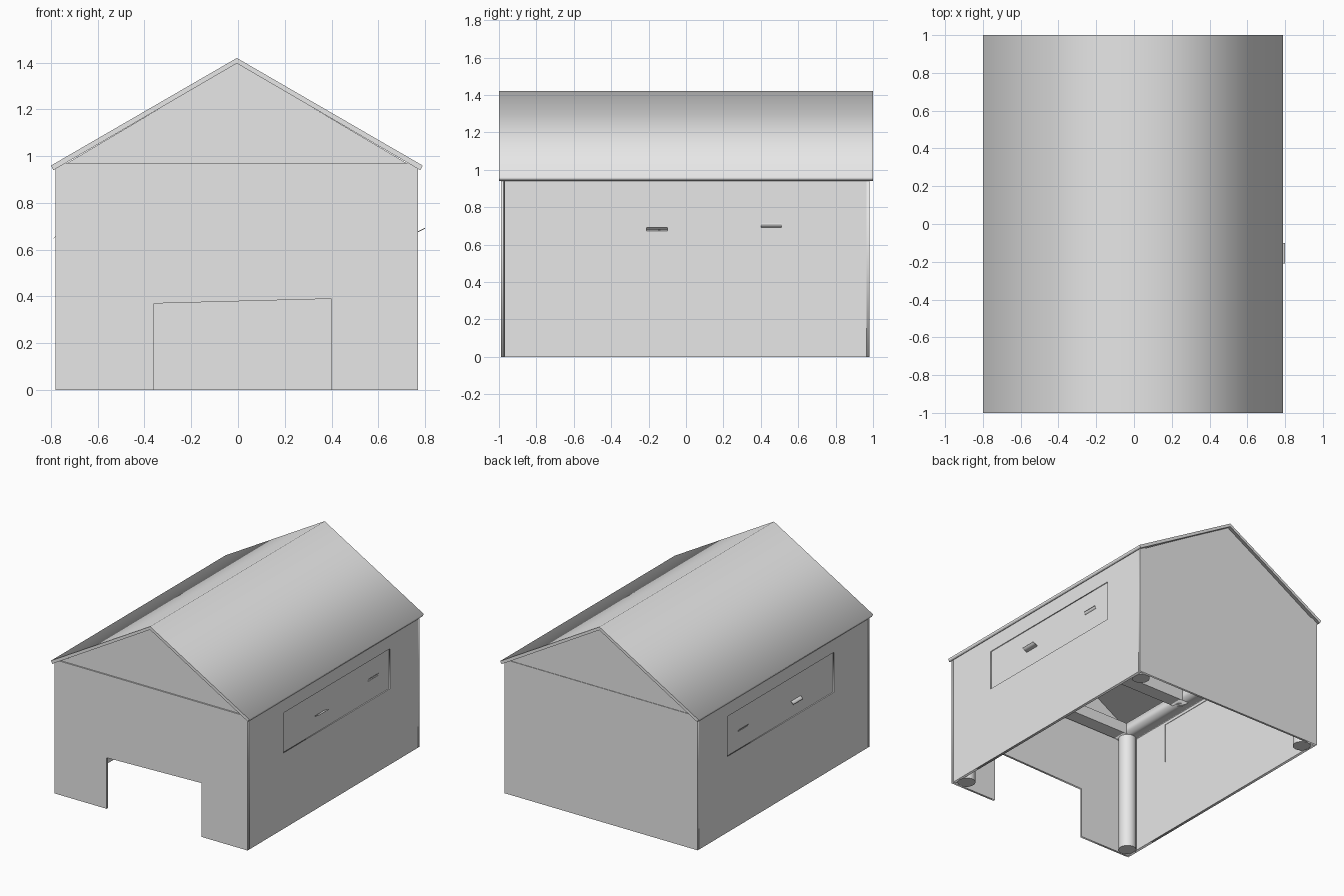
import bpy
from mathutils import Matrix

cube = bpy.data.objects.get("Cube")
if cube:
    bpy.data.objects.remove(cube, do_unlink=True)

grey = bpy.data.materials.new("plain grey")
grey.use_nodes = True
grey.diffuse_color = (0.8, 0.8, 0.8, 1)
grey.node_tree.nodes["Principled BSDF"].inputs["Base Color"].default_value = (0.8, 0.8, 0.8, 1)

FACING = {
    "x": Matrix(((0, 0, 1, 0), (1, 0, 0, 0), (0, 1, 0, 0), (0, 0, 0, 1))),
    "y": Matrix(((1, 0, 0, 0), (0, 0, -1, 0), (0, 1, 0, 0), (0, 0, 0, 1))),
}


def panel(name, loops, axis, near, far):
    """Extrude outlines (inner loops become holes) along x or y."""
    curve = bpy.data.curves.new(name, "CURVE")
    curve.dimensions = "2D"
    curve.fill_mode = "BOTH"
    curve.extrude = abs(far - near) / 2
    for loop in loops:
        spline = curve.splines.new("POLY")
        spline.points.add(len(loop) - 1)
        for point, (u, v) in zip(spline.points, loop):
            point.co = (u, v, 0, 1)
        spline.use_cyclic_u = True
    temp = bpy.data.objects.new(name, curve)
    mesh = bpy.data.meshes.new_from_object(temp)
    bpy.data.objects.remove(temp)
    bpy.data.curves.remove(curve)
    middle = (near + far) / 2
    offset = (middle, 0, 0) if axis == "x" else (0, middle, 0)
    mesh.transform(Matrix.Translation(offset) @ FACING[axis])
    mesh.materials.clear()
    mesh.materials.append(grey)
    obj = bpy.data.objects.new(name, mesh)
    bpy.context.collection.objects.link(obj)
    return obj


def rect(u0, u1, v0, v1):
    return [(u0, v0), (u1, v0), (u1, v1), (u0, v1)]


# Roof: one folded sheet running front to back
panel("roof", [[(-0.80, 0.96), (-0.005, 1.42), (0.79, 0.96), (0.78, 0.94),
                (-0.005, 1.397), (-0.79, 0.94)]], "y", -1, 1)

# Front wall with a slightly slanted doorway, and plain back wall
left, right, top = -0.78, 0.77, 0.955
panel("front_wall", [[(left, 0), (-0.36, 0), (-0.36, 0.37), (0.40, 0.39), (0.40, 0),
                      (right, 0), (right, top), (0.74, 0.97), (-0.75, 0.97), (left, top)]],
      "y", -0.99, -0.975)
panel("back_wall", [[(left, 0), (right, 0), (right, top), (0.74, 0.97),
                     (-0.75, 0.97), (left, top)]], "y", 0.965, 0.98)

# Gables
gable = [(-0.74, 0.965), (0.73, 0.965), (-0.005, 1.40)]
panel("front_gable", [gable], "y", -0.98, -0.96)
panel("back_gable", [gable], "y", 0.955, 0.976)

# Side walls with recessed window flaps
window = rect(-0.58, 0.64, 0.55, 0.84)
for side, inner, outer in (("left", 0.75, 0.77), ("right", -0.76, -0.78)):
    s = 1 if inner > 0 else -1
    panel(side + "_wall", [rect(-0.97, 0.965, 0, 0.955), window], "x", inner, outer)
    panel(side + "_window_flap", [window], "x", inner + 0.004 * s, outer - 0.007 * s)

# Small tabs on the flaps
t = 0.004
tabs = {
    "left_front_tab": ((0.76, 0.67), (0.80, 0.69), -0.21, -0.10),
    "left_back_tab": ((0.758, 0.68), (0.770, 0.71), 0.40, 0.51),
    "right_front_tab": ((-0.765, 0.67), (-0.79, 0.645), -0.21, -0.10),
    "right_back_tab": ((-0.768, 0.67), (-0.780, 0.69), 0.40, 0.51),
}
for name, ((x0, z0), (x1, z1), y0, y1) in tabs.items():
    panel(name, [[(x0, z0), (x1, z1), (x1, z1 + t), (x0, z0 + t)]], "y", y0, y1)

# Round corner posts
for x, xn in ((0.70, "left"), (-0.71, "right")):
    for y, yn in ((-0.915, "front"), (0.905, "back")):
        bpy.ops.mesh.primitive_cylinder_add(vertices=20, radius=0.06, depth=0.94,
                                            location=(x, y, 0.47))
        post = bpy.context.object
        post.name = f"{yn}_{xn}_post"
        post.data.materials.append(grey)
        bpy.ops.object.shade_smooth_by_angle()

# Top frame: side rails and cross beams
for x, xn in ((0.70, "left"), (-0.71, "right")):
    panel(xn + "_rail", [rect(x - 0.05, x + 0.05, 0.86, 0.94)], "y", -0.97, 0.96)
for i, y in enumerate((-0.915, -0.33, 0.33, 0.905)):
    panel(f"cross_beam_{i + 1}", [rect(-0.71, 0.70, 0.86, 0.94)], "y", y - 0.05, y + 0.05)
